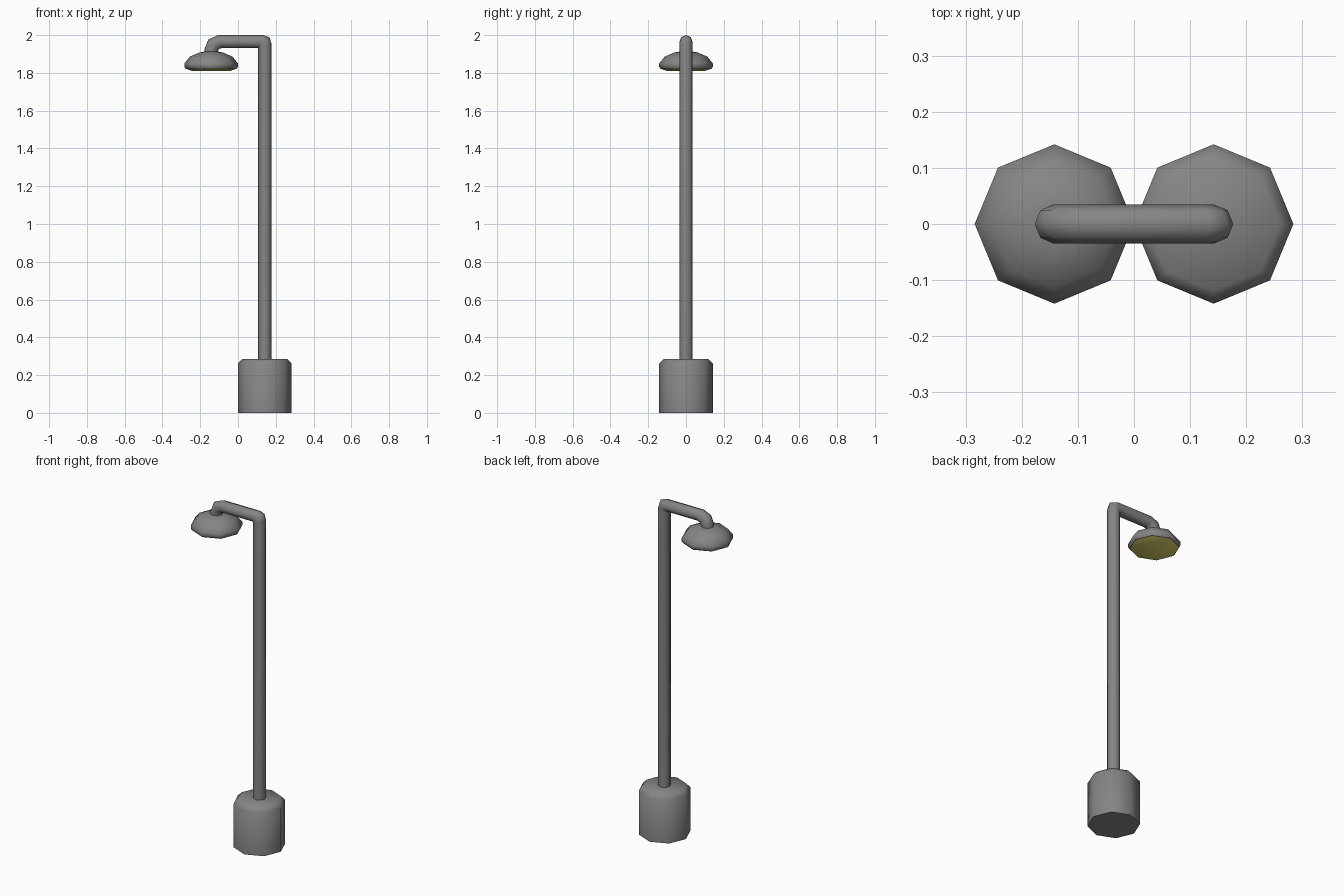
import bpy, bmesh, math

if "Cube" in bpy.data.objects:
    bpy.data.objects.remove(bpy.data.objects["Cube"])

SIDES = 8
X = 0.142          # pole axis at +X, lamp axis at -X


def material(name, rgb):
    m = bpy.data.materials.new(name)
    m.diffuse_color = (*rgb, 1.0)
    m.use_nodes = True
    m.node_tree.nodes["Principled BSDF"].inputs["Base Color"].default_value = m.diffuse_color
    return m


grey = material("grey metal", (0.235, 0.235, 0.235))
yellow = material("yellow glass", (0.72, 0.65, 0.14))


def loft(name, rings, mat):
    """Skin a list of vertex rings, cap both ends, smooth soft edges."""
    bm = bmesh.new()
    loops = [[bm.verts.new(p) for p in ring] for ring in rings]
    for a, b in zip(loops, loops[1:]):
        for i in range(SIDES):
            j = (i + 1) % SIDES
            bm.faces.new((a[i], a[j], b[j], b[i]))
    bm.faces.new(loops[0])
    bm.faces.new(loops[-1])
    bmesh.ops.recalc_face_normals(bm, faces=bm.faces)
    me = bpy.data.meshes.new(name)
    bm.to_mesh(me)
    bm.free()
    ob = bpy.data.objects.new(name, me)
    bpy.context.collection.objects.link(ob)
    me.materials.append(mat)
    bpy.ops.object.select_all(action='DESELECT')
    ob.select_set(True)
    bpy.context.view_layer.objects.active = ob
    bpy.ops.object.shade_smooth_by_angle(angle=math.radians(50))
    return ob


def turned(name, cx, profile, mat):
    """Eight-sided turned part from (radius, z) pairs."""
    ang = [2 * math.pi * i / SIDES for i in range(SIDES)]
    return loft(name, [[(cx + r * math.cos(a), r * math.sin(a), z) for a in ang]
                       for r, z in profile], mat)


def tube(name, stations, r, mat):
    """Eight-sided tube given inner and outer (x, z) edges of its bend."""
    rings = []
    for (xi, zi), (xo, zo) in stations:
        ring = []
        for i in range(SIDES):
            a = 2 * math.pi * i / SIDES
            t = 0.5 + 0.5 * math.cos(a)
            ring.append((xi + (xo - xi) * t, r * math.sin(a), zi + (zo - zi) * t))
        rings.append(ring)
    return loft(name, rings, mat)


# Base with chamfered top
turned("base", X, [(0.142, 0), (0.142, 0.262), (0.118, 0.286)], grey)

# Pole, arm and hanging elbow in one bent tube
tube("pole_and_arm", [
    ((0.107, 0.27), (0.177, 0.27)),
    ((0.107, 1.931), (0.177, 1.955)),
    ((0.107, 1.931), (0.167, 1.988)),
    ((0.107, 1.931), (0.135, 2.0)),
    ((-0.085, 1.931), (-0.105, 2.0)),
    ((-0.101, 1.927), (-0.157, 1.977)),
    ((-0.107, 1.912), (-0.177, 1.928)),
    ((-0.107, 1.89), (-0.177, 1.89)),
], 0.035, grey)

# Lamp shade
turned("lamp_shade", -X, [(0.035, 1.913), (0.062, 1.908), (0.113, 1.886),
                          (0.142, 1.85), (0.142, 1.832), (0.134, 1.821)], grey)

# Glowing lens under the shade
turned("lamp_lens", -X, [(0.134, 1.822), (0.10, 1.81)], yellow)
